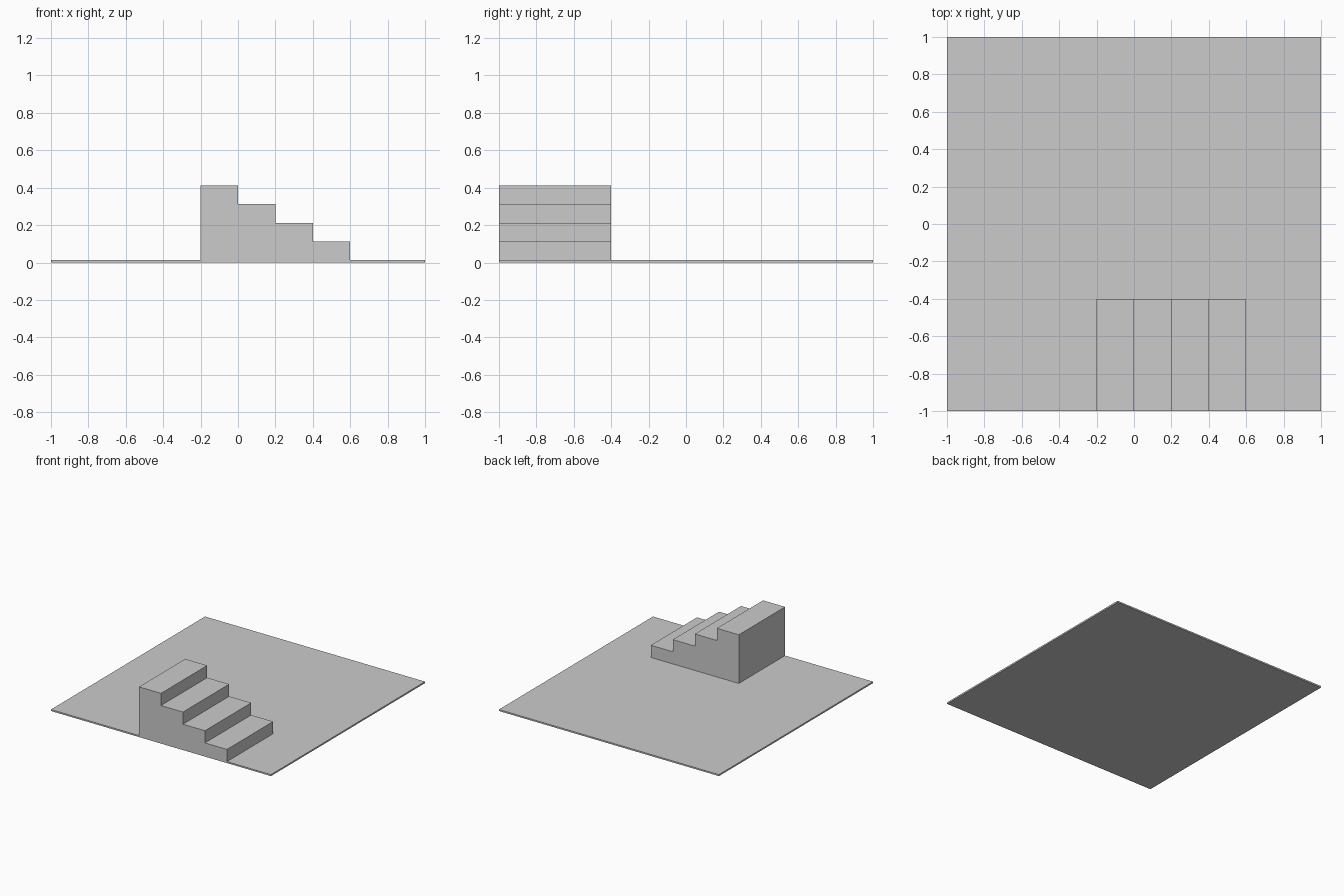
import bpy, bmesh

if "Cube" in bpy.data.objects:
    bpy.data.objects.remove(bpy.data.objects["Cube"])

PLATE = 0.0125   # plate thickness
STEPS, RUN, RISE = 4, 0.2, 0.1


def extrude_profile(name, profile, y0, y1):
    """Closed x/z profile extruded along y."""
    bm = bmesh.new()
    face = bm.faces.new([bm.verts.new((x, y0, z)) for x, z in profile])
    ext = bmesh.ops.extrude_face_region(bm, geom=[face])
    verts = [g for g in ext["geom"] if isinstance(g, bmesh.types.BMVert)]
    bmesh.ops.translate(bm, verts=verts, vec=(0, y1 - y0, 0))
    bmesh.ops.recalc_face_normals(bm, faces=bm.faces)
    mesh = bpy.data.meshes.new(name)
    bm.to_mesh(mesh)
    bm.free()
    obj = bpy.data.objects.new(name, mesh)
    bpy.context.collection.objects.link(obj)
    return obj


# thin square floor plate
floor = extrude_profile("floor_with_steps",
                        [(-1, 0), (1, 0), (1, PLATE), (-1, PLATE)], -1, 1)

# staircase climbing towards -x, flush with the front edge
profile = [(-0.2, 0), (0.6, 0)]
for i in range(STEPS):
    z = PLATE + (i + 1) * RISE
    profile += [(0.6 - i * RUN, z), (0.6 - (i + 1) * RUN, z)]
steps = extrude_profile("steps_helper", profile, -1, -0.4)
steps.hide_render = True
steps.hide_viewport = True

# fuse into one solid
union = floor.modifiers.new("join_steps", "BOOLEAN")
union.operation = 'UNION'
union.solver = 'EXACT'
union.object = steps
